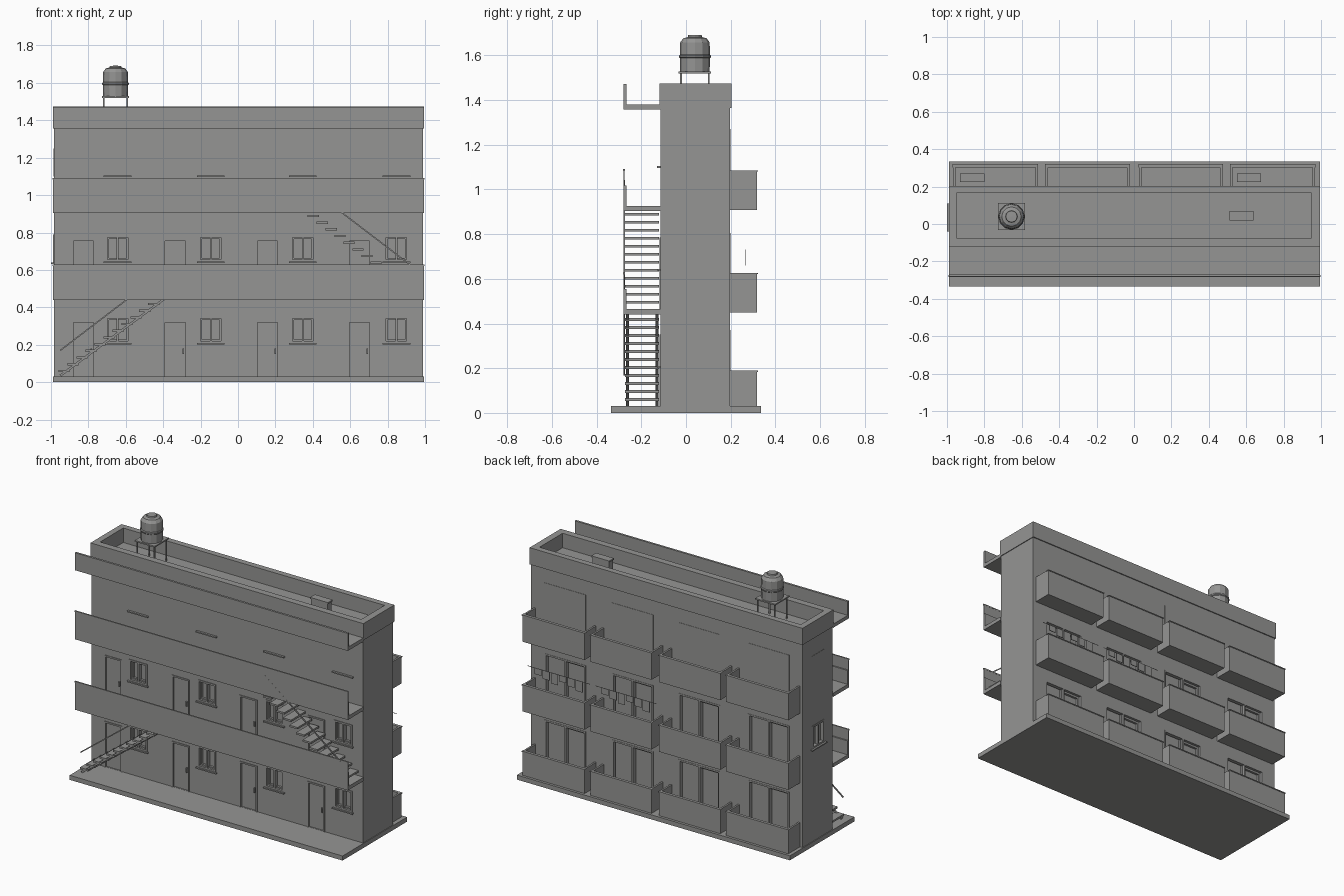
import bpy, bmesh, math
from mathutils import Matrix, Vector

old = bpy.data.objects.get("Cube")
if old:
    bpy.data.objects.remove(old, do_unlink=True)

grey = bpy.data.materials.new("concrete grey")
grey.use_nodes = True
grey.diffuse_color = (0.3, 0.3, 0.295, 1)
grey.node_tree.nodes["Principled BSDF"].inputs["Base Color"].default_value = grey.diffuse_color


def make(name, bm):
    mesh = bpy.data.meshes.new(name)
    bm.to_mesh(mesh)
    bm.free()
    mesh.materials.append(grey)
    obj = bpy.data.objects.new(name, mesh)
    bpy.context.collection.objects.link(obj)
    return obj


def boxes(name, spans):
    """One object from boxes given as (x0, x1, y0, y1, z0, z1)."""
    bm = bmesh.new()
    for x0, x1, y0, y1, z0, z1 in spans:
        size = Matrix.Diagonal((x1 - x0, y1 - y0, z1 - z0, 1))
        mid = Matrix.Translation(((x0 + x1) / 2, (y0 + y1) / 2, (z0 + z1) / 2))
        bmesh.ops.create_cube(bm, size=1, matrix=mid @ size)
    return make(name, bm)


def bar(name, start, end, thick):
    """Straight square bar between two points."""
    a, b = Vector(start), Vector(end)
    bm = bmesh.new()
    turn = (b - a).to_track_quat('Z', 'Y').to_matrix().to_4x4()
    size = Matrix.Diagonal((thick, thick, (b - a).length, 1))
    bmesh.ops.create_cube(bm, size=1, matrix=Matrix.Translation((a + b) / 2) @ turn @ size)
    return make(name, bm)


def frame(x0, x1, y0, y1, z0, z1, w, mullions=1):
    """Four border bars plus evenly spaced mullions."""
    parts = [(x0, x0 + w, y0, y1, z0, z1), (x1 - w, x1, y0, y1, z0, z1),
             (x0, x1, y0, y1, z0, z0 + w), (x0, x1, y0, y1, z1 - w, z1)]
    for i in range(mullions):
        c = x0 + (x1 - x0) * (i + 1) / (mullions + 1)
        parts.append((c - w / 2, c + w / 2, y0, y1, z0, z1))
    return parts


L, R = -0.985, 0.99           # ends of the block
FRONT, BACK = -0.115, 0.197   # main wall faces
FLOORS = [0.03, 0.465, 0.925]
TOP = 1.475

# Ground slab
boxes("ground_slab", [(-0.99, 0.995, -0.335, 0.335, 0, 0.03)])

# Openings and their joinery
cuts = [(-0.95, 0.95, -0.075, 0.165, 1.38, 1.6)]
frames, sills, leaves, handles, panels = [], [], [], [], []
window_x = [-0.71, -0.212, 0.28, 0.78]
door_x = [-0.89, -0.4, 0.093, 0.585]
back_x = [-0.89, -0.385, 0.1, 0.59]

for level, z in enumerate(FLOORS):
    for wx in window_x:
        w0, w1, s = wx, wx + 0.133, z + 0.15
        sills.append((w0 - 0.008, w1 + 0.008, FRONT - 0.014, FRONT + 0.01, s + 0.022, s + 0.03))
        if level < 2:
            cuts.append((w0, w1, FRONT - 0.05, FRONT + 0.025, s + 0.03, s + 0.16 + 0.01))
            frames += frame(w0, w1, FRONT - 0.004, FRONT + 0.012, s + 0.03, s + 0.17, 0.011)
            frames += frame(w0 + 0.011, w1 - 0.011, FRONT + 0.01, FRONT + 0.026,
                            s + 0.041, s + 0.159, 0.008)
    for dx in door_x:
        if level < 2:
            d1 = dx + 0.128
            cuts.append((dx, d1, FRONT - 0.05, FRONT + 0.02, z + 0.001, z + 0.3))
            frames += [(dx, dx + 0.01, FRONT - 0.004, FRONT + 0.021, z, z + 0.3),
                       (d1 - 0.01, d1, FRONT - 0.004, FRONT + 0.021, z, z + 0.3),
                       (dx, d1, FRONT - 0.004, FRONT + 0.021, z + 0.29, z + 0.3)]
            leaves.append((dx + 0.01, d1 - 0.01, FRONT + 0.008, FRONT + 0.021, z, z + 0.29))
            handles.append((d1 - 0.026, d1 - 0.018, FRONT - 0.004, FRONT + 0.01, z + 0.12, z + 0.15))
    for bx in back_x:
        b1 = bx + 0.3
        if level < 2:
            cuts.append((bx, b1, BACK - 0.03, BACK + 0.05, z + 0.001, z + 0.34))
            frames += frame(bx, b1, BACK - 0.022, BACK + 0.002, z, z + 0.34, 0.011)
            frames += frame(bx + 0.01, bx + 0.16, BACK - 0.031, BACK - 0.015, z + 0.01, z + 0.33, 0.014, 0)
        else:
            panels.append((bx, b1, BACK, BACK + 0.002, z, z + 0.345))

# End windows on the right-hand wall
cuts.append((L - 0.05, L + 0.025, -0.03, 0.1, 0.64, 0.79))
panels.append((L - 0.002, L, -0.03, 0.1, 1.1, 1.25))
end_frame = frame(-0.03, 0.1, L - 0.003, L + 0.02, 0.64, 0.79, 0.011)
frames += [(f[2], f[3], f[0], f[1], f[4], f[5]) for f in end_frame]
sills.append((-1.0, L + 0.01, -0.04, 0.11, 0.632, 0.64))

# Wall block, cut out with the openings
walls = boxes("walls", [(L, R, FRONT, BACK, 0.03, TOP)])
cutter = boxes("opening_cutter", cuts)
cutter.hide_render = True
mod = walls.modifiers.new("openings", 'BOOLEAN')
mod.object = cutter
mod.solver = 'EXACT'
bpy.context.view_layer.update()
result = bpy.data.meshes.new_from_object(walls.evaluated_get(bpy.context.evaluated_depsgraph_get()))
walls.modifiers.clear()
walls.data = result
bpy.data.objects.remove(cutter, do_unlink=True)

boxes("window_and_door_frames", frames)
boxes("window_sills", sills)
boxes("door_leaves", leaves)
boxes("door_handles", handles)
boxes("blank_panels", panels)

# Raised band around the roof parapet
boxes("roof_band", [
    (-0.99, 0.995, BACK, 0.204, 1.365, TOP), (-0.99, 0.995, FRONT - 0.004, FRONT, 1.365, TOP),
    (-0.99, L, FRONT, BACK, 1.365, TOP), (R, 0.995, FRONT, BACK, 1.365, TOP)])

# Front galleries: slab, low parapet, thin upper screen
for name, z, screen in (("first", 0.44, True), ("second", 0.903, True), ("roof", 1.357, False)):
    parts = [(-0.99, 0.995, -0.277, FRONT, z, z + 0.024),
             (-0.99, 0.995, -0.28, -0.266, z, z + 0.115)]
    if screen:
        parts += [(-0.99, 0.995, -0.28, -0.275, z + 0.11, z + 0.187),
                  (-0.992, 0.997, -0.283, -0.274, z + 0.18, z + 0.188)]
    boxes(name + "_gallery", parts)

# Outside stairs with handrails
STEPS = 12
for name, sign, z in (("lower", 1, 0.03), ("upper", -1, 0.465)):
    treads = []
    for i in range(STEPS):
        x = sign * (-0.93 + i * 0.048)
        zt = z + (i + 1) * 0.0358
        treads.append((x - 0.03, x + 0.03, -0.272, -0.12, zt - 0.012, zt))
    boxes(name + "_stair_treads", treads)
    bar(name + "_stair_handrail", (sign * -0.95, -0.277, z + 0.14),
        (sign * -0.38, -0.277, z + 0.575), 0.007)
for y in (-0.262, -0.13):
    bar("lower_stair_stringer", (-0.95, y, 0.035), (-0.38, y, 0.455), 0.012)

# Rear balconies
balcony_x = [(-0.967, -0.515), (-0.472, -0.025), (0.028, 0.472), (0.515, 0.967)]
t = 0.012
for z0, z1 in ((0.03, 0.19), (0.45, 0.627), (0.908, 1.086)):
    for a, b in balcony_x:
        boxes("rear_balcony", [
            (a, b, BACK, 0.318, z0, z0 + 0.017), (a, b, 0.318 - t, 0.318, z0, z1),
            (a, a + t, BACK, 0.318, z0, z1), (b - t, b, BACK, 0.318, z0, z1),
            (a - 0.003, b + 0.003, 0.315 - t, 0.322, z1 - 0.006, z1)])

# Boxed units on the top balconies
for x in (-0.93, 0.55):
    boxes("balcony_unit", [(x, x + 0.13, 0.225, 0.27, 0.925, 1.01)])

# Washing on lines over two balconies
for a, b in balcony_x[2:]:
    cloth = [(a, b, 0.264, 0.266, 0.728, 0.731)]
    for i in range(6):
        x = a + 0.05 + i * 0.06
        cloth.append((x, x + 0.05, 0.263, 0.267, 0.66 + 0.015 * (i % 3), 0.73))
    boxes("washing_line", cloth)

# Roof vent box
boxes("roof_vent", [(0.515, 0.635, 0.025, 0.065, 1.38, 1.46), (0.51, 0.64, 0.02, 0.07, 1.455, 1.465)])

# Water tank on a stand
TX, TY = -0.655, 0.04
stand = [(TX - 0.073, TX + 0.073, TY - 0.073, TY + 0.073, 1.52, 1.529)]
for sx in (-1, 1):
    for sy in (-1, 1):
        cx, cy = TX + sx * 0.062, TY + sy * 0.062
        stand.append((cx - 0.004, cx + 0.004, cy - 0.004, cy + 0.004, 1.38, 1.525))
boxes("tank_stand", stand)

bm = bmesh.new()
profile = [(0, 1.529), (0.066, 1.529), (0.067, 1.588), (0.071, 1.592), (0.071, 1.6), (0.067, 1.604),
           (0.066, 1.658), (0.052, 1.677), (0.032, 1.682), (0.03, 1.691), (0, 1.692)]
verts = [bm.verts.new((r, 0, z)) for r, z in profile]
edges = [bm.edges.new(pair) for pair in zip(verts, verts[1:])]
bmesh.ops.spin(bm, geom=verts + edges, cent=(0, 0, 0), axis=(0, 0, 1),
               angle=math.tau, steps=12, use_merge=True)
bmesh.ops.remove_doubles(bm, verts=bm.verts, dist=0.0005)
bmesh.ops.recalc_face_normals(bm, faces=bm.faces)
bmesh.ops.translate(bm, verts=bm.verts, vec=(TX, TY, 0))
make("water_tank", bm)
